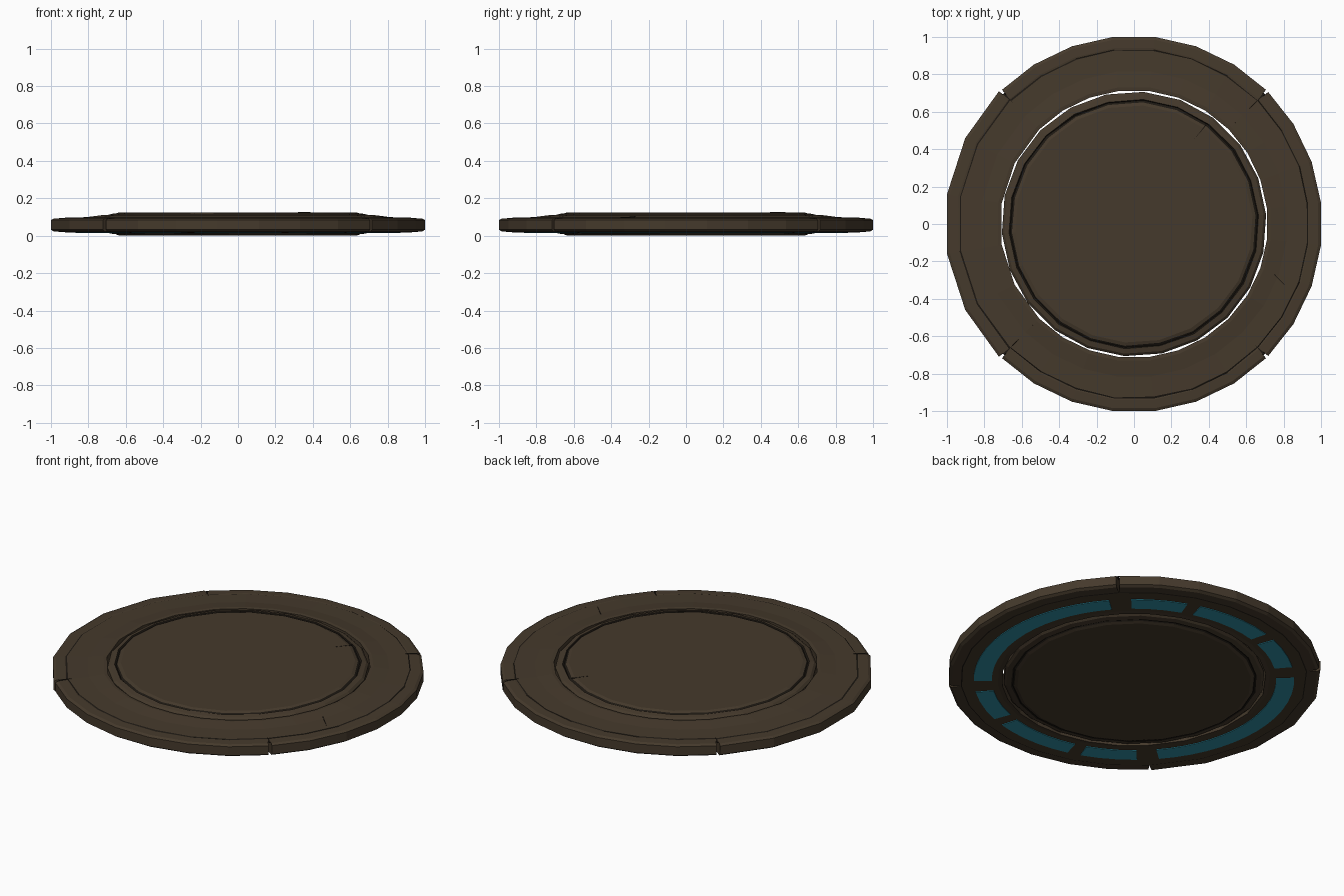
import bpy, bmesh, math, random

if "Cube" in bpy.data.objects:
    bpy.data.objects.remove(bpy.data.objects["Cube"])
random.seed(4)


def mat(name, rgb):
    m = bpy.data.materials.new(name)
    m.diffuse_color = (*rgb, 1)
    m.use_nodes = True
    m.node_tree.nodes["Principled BSDF"].inputs["Base Color"].default_value = m.diffuse_color
    return m


BROWN = mat("dark brown stone", (0.060, 0.042, 0.025))
DARK = mat("black brown crevice", (0.012, 0.009, 0.006))
TEAL = mat("teal glow", (0.028, 0.28, 0.38))


def finish(bm, name, mats):
    bmesh.ops.recalc_face_normals(bm, faces=bm.faces[:])
    me = bpy.data.meshes.new(name)
    bm.to_mesh(me)
    bm.free()
    for m in mats:
        me.materials.append(m)
    ob = bpy.data.objects.new(name, me)
    bpy.context.collection.objects.link(ob)
    return ob


def sweep(name, profile, a0, a1, n, mats, dark=(), wobble=(), notch=()):
    """Revolve a closed (r, z) profile from a0 to a1 degrees in n flat steps."""
    full = a1 - a0 >= 360
    bm = bmesh.new()
    rows = []
    for i in range(n if full else n + 1):
        row = []
        for j, (r, z) in enumerate(profile):
            a = a0 + (a1 - a0) * i / n
            if not full and j in notch:
                a += 0.5 if i == 0 else (-0.5 if i == n else 0)
            if j in wobble:
                r += random.uniform(-0.0025, 0.0025)
            a = math.radians(a)
            row.append(bm.verts.new((r * math.cos(a), r * math.sin(a), z)))
        rows.append(row)
    k = len(profile)
    for i in range(n):
        p, q = rows[i], rows[(i + 1) % len(rows)]
        for j in range(k):
            f = bm.faces.new((p[j], p[(j + 1) % k], q[(j + 1) % k], q[j]))
            f.material_index = 1 if j in dark else 0
    if not full:
        for row in (rows[0], rows[-1]):
            bm.faces.new(row)
    return finish(bm, name, mats)


# Outer ring: four separate stone quadrants with chamfered rims
for label, mid, n in (("right", 0, 7), ("back", 90, 7), ("left", 180, 5), ("front", 270, 7)):
    R = 1 / math.cos(math.radians(45 / n))
    ring = [(0.716, 0.014), (0.74, 0.018), (0.935, 0.018), (0.941, 0.020), (0.985 * R, 0.022),
            (R, 0.032), (R, 0.084), (0.985 * R, 0.092),
            (0.938 * R, 0.094), (0.931 * R, 0.093), (0.925 * R, 0.096),
            (0.82, 0.099), (0.735, 0.110), (0.716, 0.108)]
    sweep("ring_" + label, ring, mid - 45, mid + 45, n, [BROWN, DARK],
          dark=(2, 9), wobble=(8, 9, 10), notch=(4, 5, 6, 7))

# Centre disc: rim, dark groove, raised plate on both sides
disc = [(0.635, 0.0), (0.652, 0.006), (0.660, 0.012), (0.668, 0.009), (0.695, 0.014),
        (0.708, 0.024), (0.708, 0.100), (0.695, 0.112), (0.668, 0.118),
        (0.661, 0.112), (0.652, 0.119), (0.635, 0.125)]
core = sweep("centre_disc", disc, 4, 364, 22, [BROWN, DARK],
             dark=(1, 2, 8, 9), wobble=(2, 3, 8, 9, 10))
bm = bmesh.new()
bm.from_mesh(core.data)
k = len(disc)
bm.verts.ensure_lookup_table()
# replace the inner wall with flat caps above and below
inner = [f for f in bm.faces if all(abs(v.co.xy.length - 0.635) < 1e-4 for v in f.verts)]
bmesh.ops.delete(bm, geom=inner, context='FACES_ONLY')
bm.verts.ensure_lookup_table()
for top in (True, False):
    loop = [v for v in bm.verts if abs(v.co.xy.length - 0.635) < 1e-4 and (v.co.z > 0.06) == top]
    loop.sort(key=lambda v: math.atan2(v.co.y, v.co.x))
    bm.faces.new(loop).material_index = 0
bmesh.ops.recalc_face_normals(bm, faces=bm.faces[:])
bm.to_mesh(core.data)
bm.free()

# Teal light panels under the ring, mirrored front to back and left to right
panel = [(0.77, 0.019), (0.77, 0.014), (0.868, 0.014), (0.868, 0.019)]
spans = [(-41, 41), (139, 221)]
for base in (90, 270):
    spans += [(base - 15.5, base + 15.5), (base - 41, base - 20.5), (base + 20.5, base + 41)]
for i, (a, b) in enumerate(spans):
    sweep(f"light_panel_{i + 1}", panel, a, b, max(3, round((b - a) / 6)), [TEAL])


# Thin dark cracks in the upper surface
def crack(name, x0, y0, x1, y1, z0, z1, w=0.006):
    bm = bmesh.new()
    d = math.hypot(x1 - x0, y1 - y0)
    nx, ny = -(y1 - y0) / d * w / 2, (x1 - x0) / d * w / 2
    pts = [(x0 + nx, y0 + ny, z0), (x0 - nx, y0 - ny, z0), (x1, y1, z1)]
    f = bm.faces.new([bm.verts.new(p) for p in pts])
    if f.normal.z < 0:
        f.normal_flip()
    ex = bmesh.ops.extrude_face_region(bm, geom=[f])
    for v in ex["geom"]:
        if isinstance(v, bmesh.types.BMVert):
            v.co.z -= 0.003
    finish(bm, name, [DARK])


crack("disc_crack", 0.385, 0.53, 0.32, 0.45, 0.126, 0.126)
crack("ring_crack", 0.75, -0.27, 0.83, -0.35, 0.102, 0.100)
for i in range(4):
    a = math.radians(45 + 90 * i)
    c, s = math.cos(a), math.sin(a)
    crack(f"seam_crack_{i + 1}", 0.985 * c, 0.985 * s, 0.92 * c, 0.92 * s, 0.095, 0.098, 0.012)
